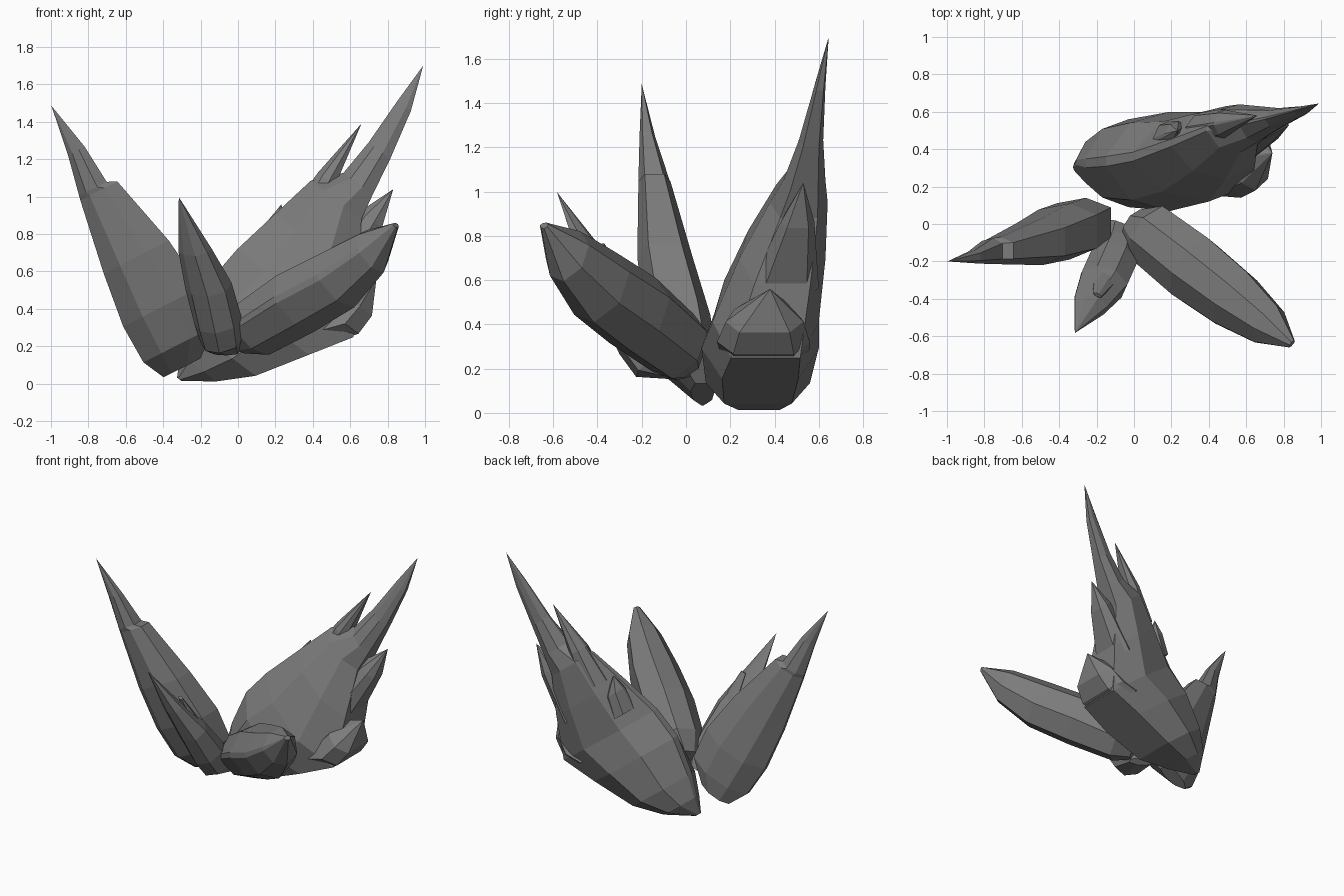
import bpy
import bmesh
from mathutils import Vector

default_cube = bpy.data.objects.get("Cube")
if default_cube:
    bpy.data.objects.remove(default_cube, do_unlink=True)

# One matt stone grey for every shard
stone = bpy.data.materials.new("stone_grey")
stone.use_nodes = True
grey = (0.2, 0.2, 0.2, 1)
stone.diffuse_color = grey
shader = stone.node_tree.nodes["Principled BSDF"]
shader.inputs["Base Color"].default_value = grey
shader.inputs["Roughness"].default_value = 0.8


def cross_section(blunt):
    """Faceted outline as (across, depth) fractions; blunt sets the right edge."""
    front = [(-1, -.1), (-.5, -.78), (.3, -1), (1, -blunt)]
    back = [(across, -depth) for across, depth in reversed(front)]
    return front + back


def loft(bm, along, across, section, stations):
    """Skin the cross-section through stations, closing both ends.

    Each station is (distance along, left, right, front, back).
    """
    depth = along.cross(across)
    rings = []
    for distance, left, right, front, back in stations:
        middle = (along * distance + across * (left + right) / 2
                  + depth * (front + back) / 2)
        half_width = across * (right - left) / 2
        half_depth = depth * (back - front) / 2
        rings.append([bm.verts.new(middle + half_width * s + half_depth * d)
                      for s, d in section])
    count = len(section)
    for lower, upper in zip(rings, rings[1:]):
        for i in range(count):
            j = (i + 1) % count
            bm.faces.new((lower[i], lower[j], upper[j], upper[i]))
    bm.faces.new(rings[0][::-1])
    bm.faces.new(rings[-1])


def shard(name, along, across, blunt, body, spikes=()):
    """A pointed body with side spikes sharing the same direction frame."""
    along = Vector(along).normalized()
    across = Vector(across)
    across = (across - along * across.dot(along)).normalized()
    section = cross_section(blunt)
    bm = bmesh.new()
    for stations in (body, *spikes):
        loft(bm, along, across, section, stations)
    bmesh.ops.remove_doubles(bm, verts=bm.verts, dist=.0005)
    bmesh.ops.recalc_face_normals(bm, faces=bm.faces)
    mesh = bpy.data.meshes.new(name)
    bm.to_mesh(mesh)
    bm.free()
    mesh.materials.append(stone)
    item = bpy.data.objects.new(name, mesh)
    bpy.context.collection.objects.link(item)


# Large rear shard with two spikes on each edge
shard("large_rear_shard", (.6, 0, .8), (.8, 0, -.6), .65,
      body=[(-.17, -.28, -.25, .28, .33),
            (-.06, -.34, -.1, .19, .47),
            (.09, -.39, .05, .09, .56),
            (.35, -.45, .21, .07, .6),
            (.57, -.435, .345, .12, .6),
            (.85, -.385, .17, .24, .63),
            (1.1, -.34, 0, .38, .64),
            (1.24, -.225, -.03, .44, .63),
            (1.45, -.215, -.07, .51, .62),
            (1.72, -.225, -.135, .58, .63),
            (1.954, -.228, -.228, .645, .645)],
      spikes=[[(.65, -.36, -.2, .35, .55),
               (.8, -.395, -.25, .4, .55),
               (.906, -.39, -.39, .5, .5)],
              [(.9, -.33, -.1, .42, .6),
               (1.16, -.335, -.22, .46, .61),
               (1.508, -.306, -.306, .58, .58)],
              [(.5, 0, .29, .15, .56),
               (.6, .1, .355, .14, .56),
               (.72, .12, .355, .18, .53),
               (.892, .256, .256, .38, .38)],
              [(.78, -.05, .18, .28, .6),
               (1.13, -.03, .115, .43, .58),
               (1.33, .04, .04, .53, .53)]])

# Tall side shard narrowing at a blunt step near its tip
shard("tall_side_shard", (-.45, 0, .89), (.89, 0, .45), .6,
      body=[(.21, -.34, -.12, .02, .13),
            (.33, -.4, .03, -.12, .14),
            (.55, -.41, .055, -.19, .11),
            (.85, -.375, .015, -.22, .03),
            (1.255, -.31, -.088, -.215, -.07),
            (1.28, -.305, -.14, -.215, -.075),
            (1.5, -.26, -.16, -.21, -.14),
            (1.776, -.22, -.22, -.2, -.2)])

# Low front shard leaning outward
shard("low_front_shard", (.69, -.56, .46), (.63, .77, 0), .45,
      body=[(.1, -.09, .08, .13, .29),
            (.22, -.155, .17, .06, .39),
            (.55, -.165, .19, .03, .405),
            (.85, -.14, .18, .02, .375),
            (1.12, -.085, .14, .09, .345),
            (1.33, .01, .055, .25, .28)])

# Small front shard with a short spike on its back
shard("small_front_shard", (-.22, -.49, .84), (.91, -.41, 0), .5,
      body=[(.16, -.14, .02, .03, .08),
            (.27, -.145, .08, -.12, .1),
            (.4, -.15, .1, -.13, .1),
            (.62, -.15, .1, -.11, .08),
            (.86, -.13, .05, -.08, .03),
            (1.197, -.05, -.05, -.02, -.02)],
      spikes=[[(.6, -.09, .05, -.02, .07),
               (.87, -.05, 0, .04, .06)]])
